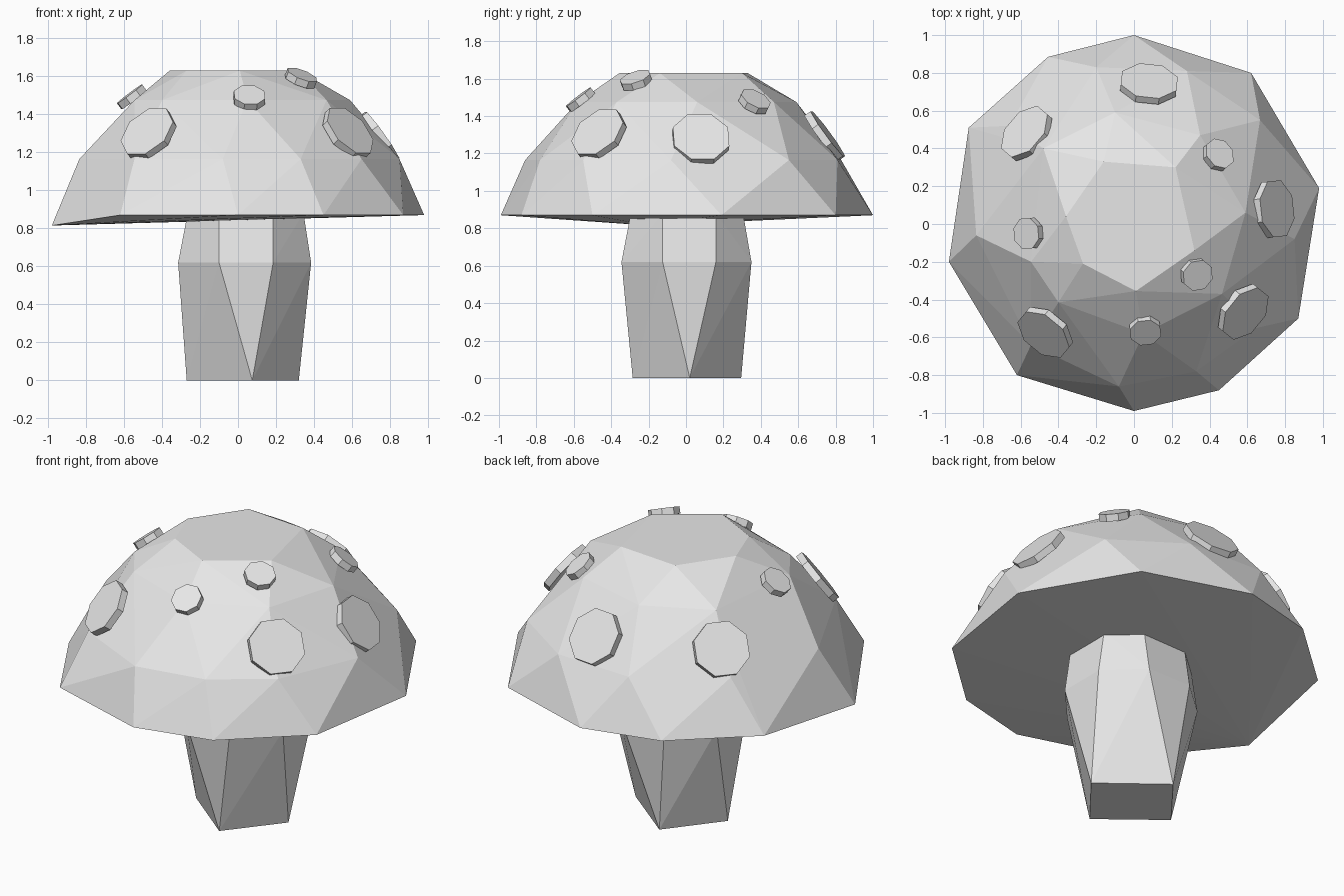
import bpy, bmesh, math
from mathutils import Vector, Matrix

if "Cube" in bpy.data.objects:
    bpy.data.objects.remove(bpy.data.objects["Cube"])

grey = bpy.data.materials.new("plain_grey")
grey.use_nodes = True
grey.diffuse_color = (0.8, 0.8, 0.8, 1)
grey.node_tree.nodes["Principled BSDF"].inputs["Base Color"].default_value = (0.8, 0.8, 0.8, 1)


def finish(bm, name):
    mesh = bpy.data.meshes.new(name)
    bm.to_mesh(mesh)
    bm.free()
    mesh.materials.append(grey)
    obj = bpy.data.objects.new(name, mesh)
    bpy.context.collection.objects.link(obj)
    return obj


def faceted_solid(name, rings):
    """Convex faceted body wrapped around rings of (height, outline)."""
    bm = bmesh.new()
    for z, outline in rings:
        for x, y in outline:
            bm.verts.new((x, y, z))
    hull = bmesh.ops.convex_hull(bm, input=bm.verts)
    bmesh.ops.delete(bm, geom=[v for v in hull["geom_interior"] if v.is_valid], context="VERTS")
    bmesh.ops.dissolve_limit(bm, angle_limit=math.radians(1), verts=bm.verts, edges=bm.edges)
    bmesh.ops.recalc_face_normals(bm, faces=bm.faces)
    return finish(bm, name)


def spot(name, centre, radius):
    """Eight-sided disc lying on the cap."""
    c = Vector(centre)
    n = Vector((c.x, c.y, c.z - 0.75)).normalized()
    bm = bmesh.new()
    place = (Matrix.Translation(c - n * 0.01)
             @ n.to_track_quat("Z", "Y").to_matrix().to_4x4()
             @ Matrix.Rotation(math.pi / 8, 4, "Z"))
    bmesh.ops.create_cone(bm, cap_ends=True, segments=8, radius1=radius,
                          radius2=radius, depth=0.04, matrix=place)
    return finish(bm, name)


# Cap: uneven rim, two faceted bands and a flat crown
rim = [(0, 1), (.62, .8), (.98, .19), (.87, -.5), (.45, -.88),
       (0, -.99), (-.62, -.8), (-.875, .51), (-.455, .885)]
lower_band = [(-.545, -.64), (-.08, -.86), (.33, -.78), (.65, -.55), (.85, -.08),
              (.667, .55), (.28, .81), (-.2, .83), (-.66, .52), (-.835, -.06)]
upper_band = [(.59, .06), (.35, .47), (-.1, .59), (-.48, .4),
              (-.545, -.2), (-.4, -.415), (.05, -.58), (.466, -.37)]
crown = [(.01, -.355), (.32, -.14), (.22, .3), (-.16, .33), (-.36, .04), (-.27, -.21)]
faceted_solid("cap", [(.87, rim), (.815, [(-.98, -.2)]), (1.165, lower_band),
                      (1.475, upper_band), (1.63, crown)])


# Stem: diamond foot opening into an octagon
def octagon(x0, x1, y0, y1):
    return [(x, y) for x in (-.1, .185) for y in (y0, y1)] + \
           [(x, y) for x in (x0, x1) for y in (-.125, .16)]


foot = [(.075, -.285), (.32, .02), (-.03, .295), (-.27, -.01)]
faceted_solid("stem", [(0, foot), (.62, octagon(-.315, .385, -.345, .35)),
                       (.88, octagon(-.265, .345, -.295, .305))])

# Raised spots
large = [(-.475, -.58, 1.305), (.585, -.47, 1.31), (.75, .08, 1.285),
         (.08, .75, 1.3), (-.575, .485, 1.3)]
small = [(.06, -.57, 1.495), (.335, -.27, 1.6), (.45, .37, 1.485), (-.565, -.05, 1.5)]
for label, radius, places in (("large", .16, large), ("small", .087, small)):
    for i, p in enumerate(places):
        spot(f"{label}_spot_{i + 1}", p, radius)
